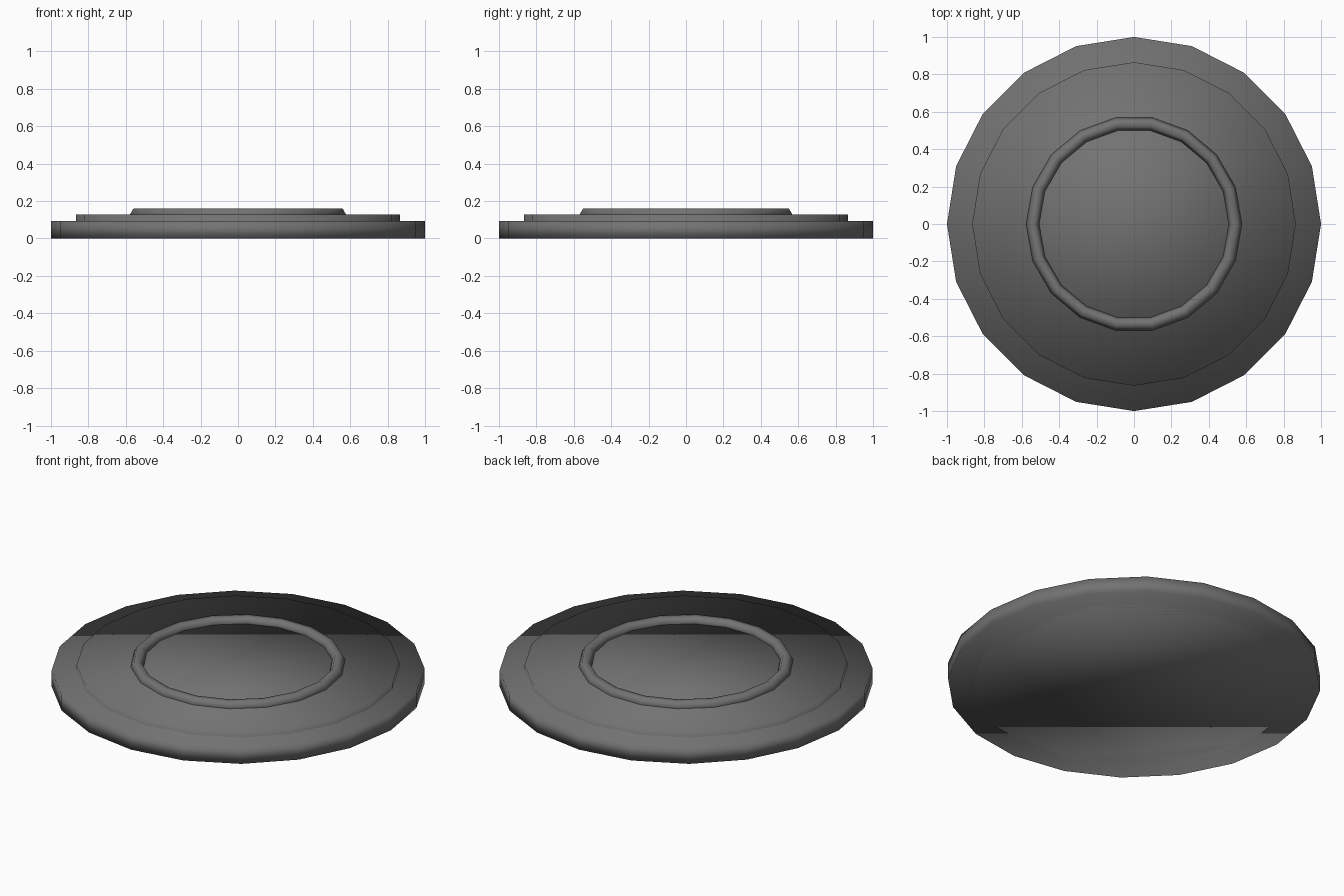
import bpy

if "Cube" in bpy.data.objects:
    bpy.data.objects.remove(bpy.data.objects["Cube"], do_unlink=True)

# One dark grey for the whole model
GREY = (0.17, 0.17, 0.17, 1)
mat = bpy.data.materials.new("dark grey")
mat.use_nodes = True
mat.diffuse_color = GREY
mat.node_tree.nodes["Principled BSDF"].inputs["Base Color"].default_value = GREY


def finish(name):
    """Name the new part, colour it and shade it smooth all over."""
    obj = bpy.context.object
    obj.name = name
    obj.data.materials.append(mat)
    bpy.ops.object.shade_smooth()
    return obj


def disc(name, radius, bottom, top):
    bpy.ops.mesh.primitive_cylinder_add(
        vertices=20, radius=radius, depth=top - bottom,
        location=(0, 0, (bottom + top) / 2))
    return finish(name)


# Stepped round plate
disc("base_disc", 1.0, 0.0, 0.093)
disc("upper_disc", 0.865, 0.0, 0.127)

# Raised ring, hexagonal in section and half sunk into the upper disc
bpy.ops.mesh.primitive_torus_add(
    major_segments=18, minor_segments=6,
    major_radius=0.542, minor_radius=0.035, location=(0, 0, 0.129))
finish("raised_ring")
